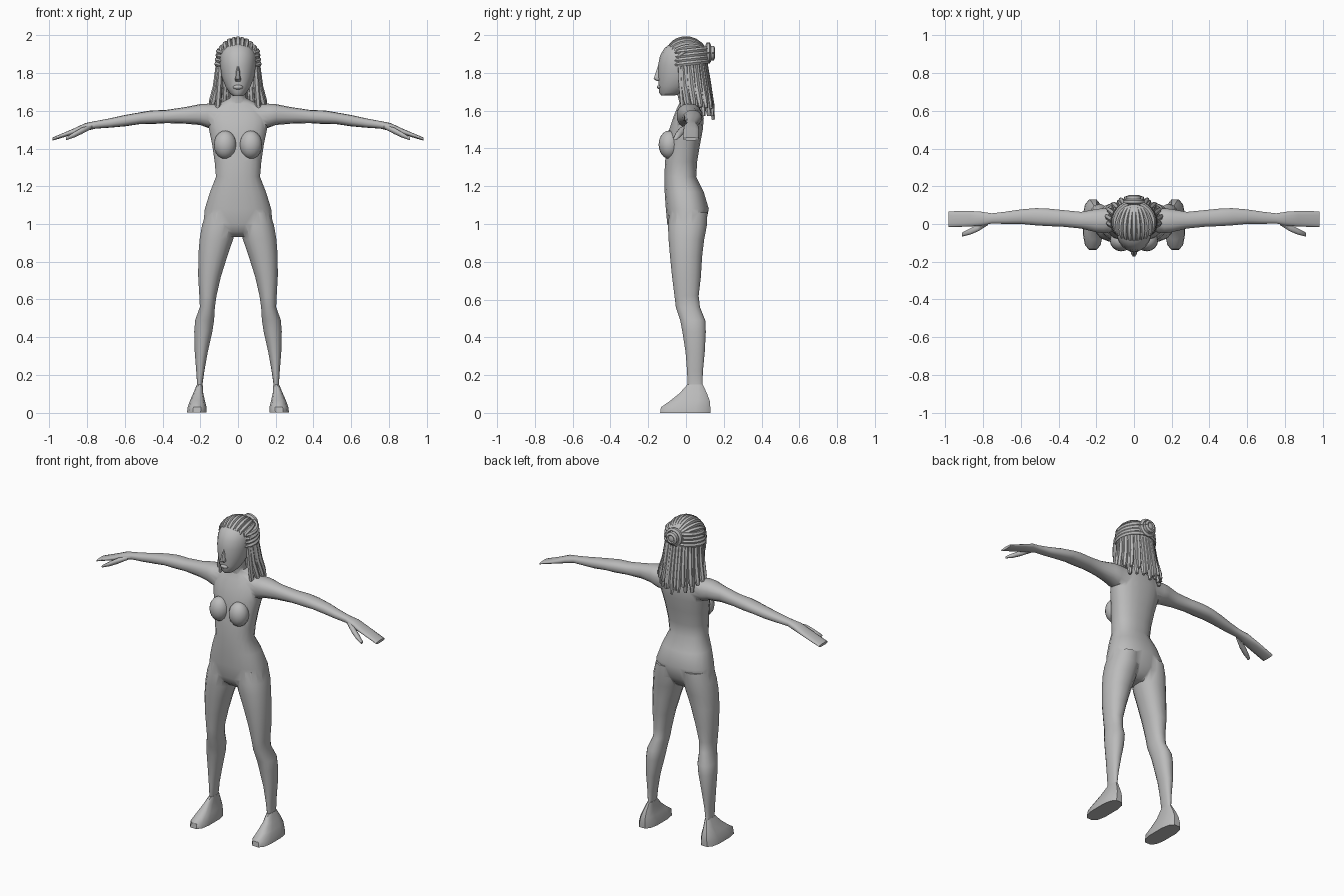
import bpy, bmesh, math
from mathutils import Vector

if "Cube" in bpy.data.objects:
    bpy.data.objects.remove(bpy.data.objects["Cube"])

grey = bpy.data.materials.new("soft grey")
grey.diffuse_color = (0.5, 0.5, 0.5, 1)
grey.use_nodes = True
grey.node_tree.nodes["Principled BSDF"].inputs["Base Color"].default_value = grey.diffuse_color


def finish(ob, angle=50):
    ob.data.materials.clear()
    ob.data.materials.append(grey)
    bpy.ops.object.select_all(action='DESELECT')
    ob.select_set(True)
    bpy.context.view_layer.objects.active = ob
    bpy.ops.object.shade_smooth_by_angle(angle=math.radians(angle))
    return ob


def loft(name, sections, axis='z', n=16, square=1.0, mirror=False):
    """Skin rounded sections: (position, a0, a1, b0, b1) across the axis."""
    bm = bmesh.new()
    for side in ((1, -1) if mirror else (1,)):
        rings = []
        for p, a0, a1, b0, b1 in sections:
            ring = []
            for i in range(n):
                t = 2 * math.pi * (i + 0.5) / n
                c, s = math.cos(t), math.sin(t)
                a = (a0 + a1) / 2 + (a1 - a0) / 2 * math.copysign(abs(c) ** square, c)
                b = (b0 + b1) / 2 + (b1 - b0) / 2 * math.copysign(abs(s) ** square, s)
                co = (a, b, p) if axis == 'z' else (p, a, b)
                ring.append(bm.verts.new((co[0] * side, co[1], co[2])))
            rings.append(ring)
        for r, q in zip(rings, rings[1:]):
            for i in range(n):
                j = (i + 1) % n
                bm.faces.new((r[i], r[j], q[j], q[i]))
        bm.faces.new(rings[0])
        bm.faces.new(rings[-1])
    bmesh.ops.recalc_face_normals(bm, faces=bm.faces)
    me = bpy.data.meshes.new(name)
    bm.to_mesh(me)
    bm.free()
    ob = bpy.data.objects.new(name, me)
    bpy.context.collection.objects.link(ob)
    return ob


def ball(name, centre, radii, seg=16, rings=10):
    bpy.ops.mesh.primitive_uv_sphere_add(segments=seg, ring_count=rings, location=centre)
    ob = bpy.context.object
    ob.name = name
    ob.scale = radii
    bpy.ops.object.transform_apply(location=False, rotation=False, scale=True)
    return ob


def strands(name, paths, radius):
    """Tapered tubes along lists of points."""
    cu = bpy.data.curves.new(name, 'CURVE')
    cu.dimensions = '3D'
    cu.bevel_depth = radius
    cu.bevel_resolution = 1
    cu.use_fill_caps = True
    for pts, widths in paths:
        sp = cu.splines.new('POLY')
        sp.points.add(len(pts) - 1)
        for q, p, w in zip(sp.points, pts, widths):
            q.co = (*p, 1)
            q.radius = w
    ob = bpy.data.objects.new(name, cu)
    bpy.context.collection.objects.link(ob)
    bpy.ops.object.select_all(action='DESELECT')
    ob.select_set(True)
    bpy.context.view_layer.objects.active = ob
    bpy.ops.object.convert(target='MESH')
    return finish(bpy.context.object)


# Torso: (height, half width, front, back)
torso = [(.93, .07, -.05, .05), (.96, .13, -.085, .08), (1.0, .185, -.1, .105),
         (1.08, .178, -.108, .122), (1.17, .15, -.114, .095), (1.25, .118, -.115, .055),
         (1.33, .125, -.112, .06), (1.42, .138, -.1, .075), (1.5, .155, -.09, .09),
         (1.56, .165, -.07, .095), (1.61, .15, -.05, .09), (1.64, .10, -.035, .08),
         (1.665, .05, -.03, .07)]
body = loft("body", [(z, -h, h, f, b) for z, h, f, b in torso], n=20, square=.85)

# Legs down to the ankle
legs = loft("legs", [(.08, .19, .228, .02, .105), (.15, .188, .217, .008, .088),
                     (.22, .178, .222, .005, .09), (.32, .16, .23, -.003, .1),
                     (.43, .135, .233, -.02, .106), (.49, .126, .228, -.032, .103),
                     (.56, .122, .203, -.055, .075), (.62, .113, .206, -.062, .068),
                     (.72, .09, .212, -.075, .08), (.83, .055, .212, -.086, .087),
                     (.92, .024, .205, -.094, .098), (.99, .008, .193, -.097, .112),
                     (1.06, .012, .172, -.09, .115)], square=.9, mirror=True)

# Arms and flat hands, running outwards
arms = loft("arms", [(.09, -.04, .08, 1.5, 1.635), (.16, -.05, .085, 1.51, 1.638),
                     (.2, -.045, .08, 1.525, 1.636), (.28, -.025, .065, 1.532, 1.62),
                     (.38, -.015, .075, 1.535, 1.605), (.46, -.012, .083, 1.53, 1.602),
                     (.52, -.008, .085, 1.53, 1.592), (.6, 0, .078, 1.518, 1.578),
                     (.68, 0, .066, 1.511, 1.56), (.755, .002, .057, 1.506, 1.546),
                     (.81, -.01, .066, 1.492, 1.535), (.87, -.014, .07, 1.476, 1.507),
                     (.985, -.018, .068, 1.442, 1.458)], axis='x', n=14, square=.85, mirror=True)
thumbs = loft("thumbs", [(.775, -.008, .03, 1.505, 1.528), (.83, -.042, -.003, 1.475, 1.512),
                         (.87, -.058, -.022, 1.457, 1.488), (.912, -.068, -.045, 1.444, 1.46)],
              axis='x', n=8, mirror=True)

# Neck and breasts
neck = loft("neck", [(1.62, -.052, .052, -.03, .07), (1.68, -.043, .043, -.045, .05),
                     (1.75, -.045, .045, -.06, .045)])
breasts = [ball("breast", (s * .068, -.088, 1.42), (.06, .057, .075)) for s in (1, -1)]

# Merge everything into one skin
for part in [legs, arms, thumbs, neck] + breasts:
    mod = body.modifiers.new("union", 'BOOLEAN')
    mod.operation = 'UNION'
    mod.solver = 'EXACT'
    mod.object = part
    bpy.context.view_layer.objects.active = body
    bpy.ops.object.modifier_apply(modifier=mod.name)
    bpy.data.objects.remove(part)
finish(body, 65)

# Feet: wedge shape with flat soles
finish(loft("feet", [(0, .165, .272, -.14, .132), (.03, .166, .268, -.136, .132),
                     (.065, .175, .255, -.085, .128), (.105, .184, .237, -.035, .112),
                     (.15, .187, .218, .006, .09)], n=12, square=.7, mirror=True), 40)

# Head, nose, lips
head = [(1.68, .028, -.13, -.06), (1.695, .045, -.143, -.01), (1.73, .068, -.145, .03),
        (1.78, .087, -.148, .07), (1.84, .096, -.148, .085), (1.89, .096, -.138, .085),
        (1.93, .085, -.115, .08), (1.965, .05, -.07, .06)]
finish(loft("head", [(z, -h, h, f, b) for z, h, f, b in head], n=18))
finish(loft("nose", [(1.757, -.014, .014, -.155, -.12), (1.768, -.018, .018, -.174, -.12),
                     (1.785, -.013, .013, -.168, -.12), (1.835, -.008, .008, -.15, -.12)], n=8))
finish(ball("lips", (0, -.137, 1.726), (.027, .017, .013), 12, 6))

# Hair cap and ellipsoid helper
C, R = Vector((0, 0, 1.865)), Vector((.108, .112, .117))
cap = finish(ball("hair_cap", C + Vector((0, .012, .002)), R * .96, 20, 12))


def on_cap(d, k=1.0):
    d = d.normalized()
    return C + Vector((d.x * R.x, d.y * R.y, d.z * R.z)) * k


# Braids over the crown, from the hairline back to the bun
bun_dir = Vector((0, 1, .25)).normalized()
paths = []
for i in range(11):
    t = (i - 5) / 5
    a = math.radians(74 * t)
    d = Vector((math.sin(a), -math.cos(a), .95 - .7 * t * t)).normalized()
    pts = [on_cap(d - Vector((0, 0, .14)), 1.03)]
    via = Vector((.85 * t, .1, 1.0 - .55 * abs(t))).normalized()
    for k in range(9):
        u = k / 8
        pts.append(on_cap(d * (1 - u) ** 2 + via * 2 * u * (1 - u) + bun_dir * u * u, 1.0))
    paths.append((pts, [.35, .9] + [1] * 8))
strands("crown_braids", paths, .0145)

# Braids wrapped round the sides of the head
paths = []
for s in (1, -1):
    for k in range(4):
        pts = []
        for j in range(9):
            a = math.radians(-38 + 128 * j / 8)
            z = 1.85 + .022 * k + .012 * math.sin(a)
            pts.append(Vector((s * (.113 - .003 * k) * math.cos(a), .008 + .106 * math.sin(a), z)))
        paths.append((pts, [.4] + [1] * 8))
strands("side_braids", paths, .0135)

# Loose hanging locks
paths = []
for i in range(25):
    a = math.radians(-28 + 236 * i / 24)
    c, s = math.cos(a), math.sin(a)
    out = i % 2
    low = (1.6 if out else 1.572) - .02 * (abs(c) < .3) + .02 * abs(c) * out
    if i in (0, 24):
        low = 1.555
    top = Vector((.103 * c, .012 + .09 * s, 1.855))
    mid = Vector(((.112 + .006 * out) * c, .022 + .1 * s, 1.73))
    end = Vector(((.127 + .02 * out) * c, .04 + .105 * s, low))
    paths.append(([top, mid, end.lerp(mid, .3), end], [.9, 1, 1, .6]))
strands("hanging_locks", paths, .0155)

# Coiled bun at the back
paths = []
for r, y, n in ((.044, .118, 16), (.026, .14, 12)):
    pts = [Vector((r * math.cos(2 * math.pi * j / n), y, 1.905 + r * math.sin(2 * math.pi * j / n)))
           for j in range(n + 1)]
    paths.append((pts, [1] * (n + 1)))
strands("bun_coils", paths, .0145)
finish(ball("bun_core", (0, .125, 1.905), (.04, .03, .04), 12, 8))
